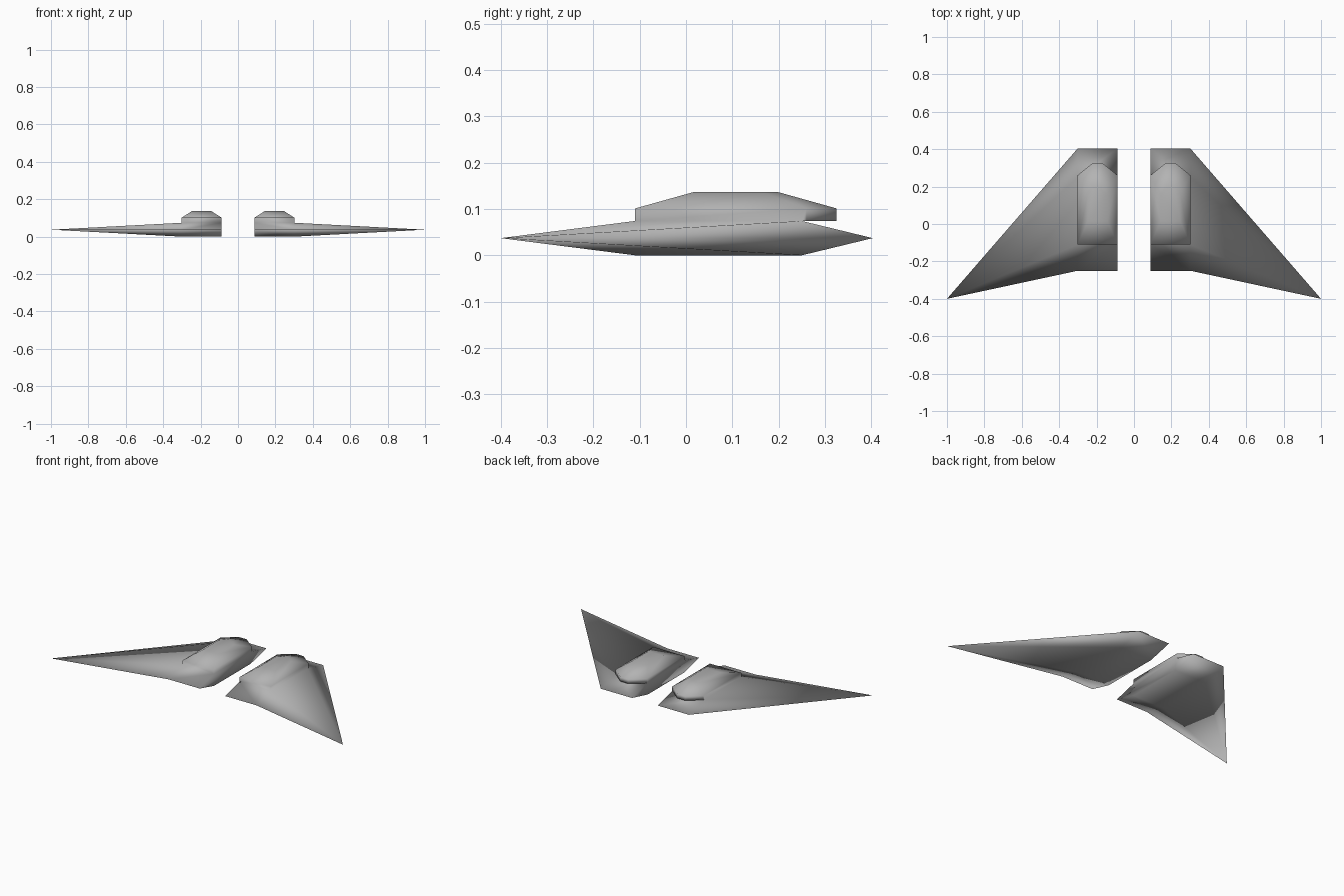
import bpy, bmesh

if "Cube" in bpy.data.objects:
    bpy.data.objects.remove(bpy.data.objects["Cube"])

ROOT, SHOULDER = 0.0875, 0.302
bm = bmesh.new()


def loft(rings):
    """Skin between matching rings of points and return the rings as vertices."""
    vr = [[bm.verts.new(p) for p in ring] for ring in rings]
    n = len(vr[0])
    for a, b in zip(vr, vr[1:]):
        for i in range(n):
            j = (i + 1) % n
            bm.faces.new((a[i], a[j], b[j], b[i]))
    return vr


# Wing: six-sided section (y, z), straight at the root, then tapering to a swept point
section = [(0.403, 0.037), (0.25, 0.074), (-0.11, 0.074),
           (-0.25, 0.037), (-0.11, 0.0), (0.25, 0.0)]
inner, outer = loft([[(x, y, z) for y, z in section] for x in (ROOT, SHOULDER)])
bm.faces.new(inner)
tip = bm.verts.new((1.0, -0.4, 0.037))
for i in range(6):
    bm.faces.new((outer[i], outer[(i + 1) % 6], tip))

# The pod grows out of the wing's flat top, so open that face
bm.faces.remove(next(f for f in bm.faces if set(f.verts) == {*inner[1:3], *outer[1:3]}))

# Pod: outline (x, y) with a pointed overhanging end, upright sides, bevelled top
outline = [(ROOT, -0.11), (SHOULDER, -0.11), (SHOULDER, 0.26), (SHOULDER, 0.26),
           (0.222, 0.325), (0.168, 0.325), (ROOT, 0.26), (ROOT, 0.26)]
crown = [(0.142, 0.015), (0.247, 0.015), (0.247, 0.165), (0.247, 0.165),
         (0.215, 0.2), (0.175, 0.2), (0.142, 0.165), (0.142, 0.165)]
base = outline[:]
base[2], base[7] = (SHOULDER, 0.25), (ROOT, 0.25)
low, mid, top = loft([[(x, y, z) for x, y in ring] for ring, z in
                      ((base, 0.074), (outline, 0.101), (crown, 0.136))])
bm.faces.new(top)
bm.faces.new(low[2:])  # underside of the overhang

# Weld pod to wing and smooth the whole skin
bmesh.ops.remove_doubles(bm, verts=bm.verts, dist=0.0005)
bmesh.ops.recalc_face_normals(bm, faces=bm.faces)
for f in bm.faces:
    f.smooth = True
mesh = bpy.data.meshes.new("wings_with_pods")
bm.to_mesh(mesh)
bm.free()

# Dark grey paint
paint = bpy.data.materials.new("dark_grey")
paint.diffuse_color = (0.45, 0.45, 0.45, 1)
paint.use_nodes = True
paint.node_tree.nodes["Principled BSDF"].inputs["Base Color"].default_value = paint.diffuse_color
mesh.materials.append(paint)

wings = bpy.data.objects.new("wings_with_pods", mesh)
bpy.context.collection.objects.link(wings)
wings.modifiers.new("Mirror", 'MIRROR').use_axis[0] = True
